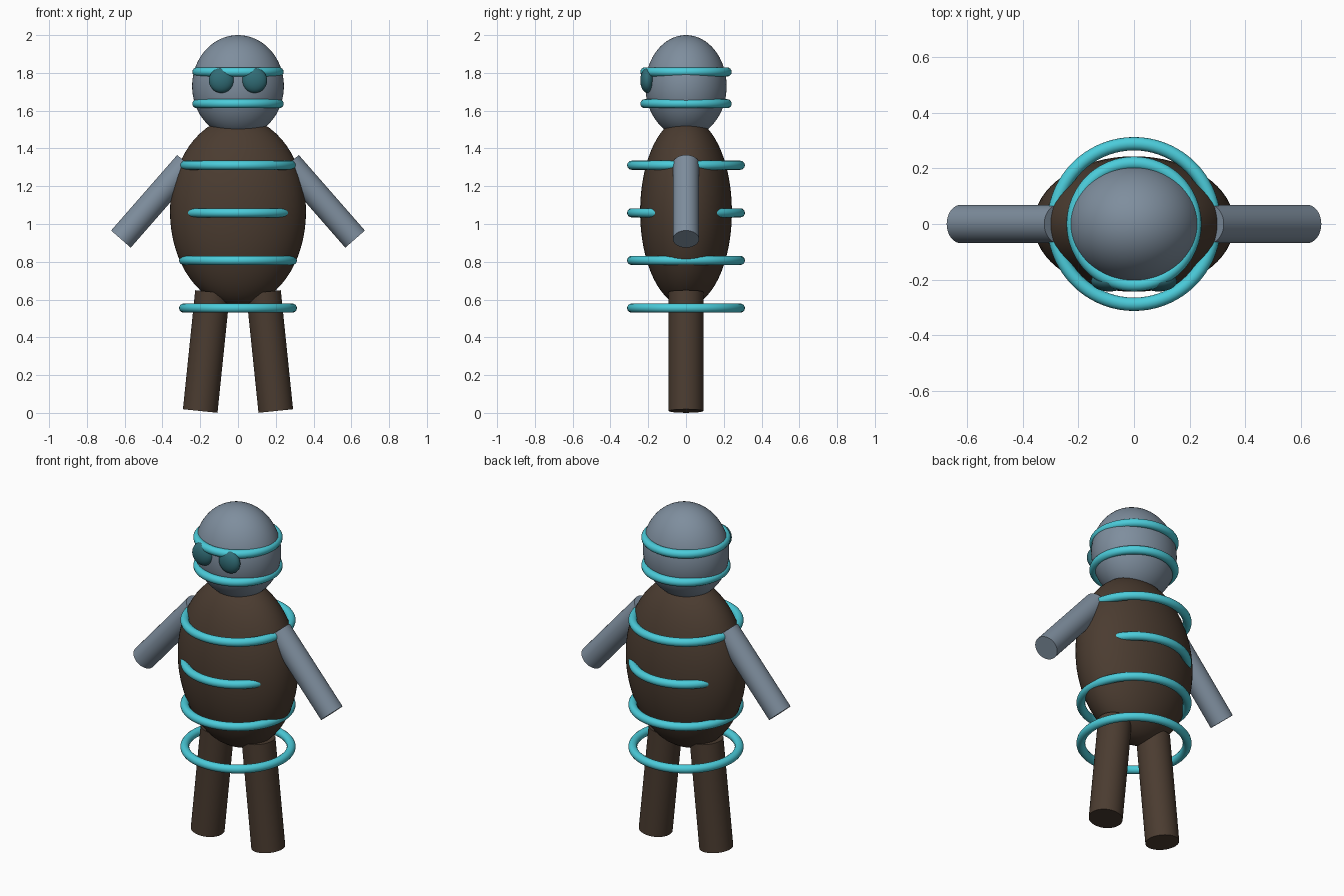
import bpy
from mathutils import Vector

if "Cube" in bpy.data.objects:
    bpy.data.objects.remove(bpy.data.objects["Cube"])


def material(name, rgb):
    m = bpy.data.materials.new(name)
    m.diffuse_color = (*rgb, 1)
    m.use_nodes = True
    m.node_tree.nodes["Principled BSDF"].inputs["Base Color"].default_value = m.diffuse_color
    return m


BROWN = material("brown", (0.07, 0.045, 0.03))
SLATE = material("slate", (0.21, 0.27, 0.34))
CYAN = material("cyan", (0.07, 0.60, 0.70))
TEAL = material("dark_teal", (0.03, 0.15, 0.18))


def finish(name, mat):
    ob = bpy.context.object
    ob.name = name
    ob.data.materials.append(mat)
    bpy.ops.object.shade_smooth_by_angle()
    return ob


def ellipsoid(name, loc, radii, mat):
    bpy.ops.mesh.primitive_uv_sphere_add(segments=64, ring_count=32, radius=1, location=loc)
    bpy.context.object.scale = radii
    bpy.ops.object.transform_apply(location=False, rotation=False, scale=True)
    return finish(name, mat)


def rod(name, a, b, radius, mat):
    a, b = Vector(a), Vector(b)
    bpy.ops.mesh.primitive_cylinder_add(vertices=48, radius=radius, depth=(b - a).length,
                                        location=(a + b) / 2)
    bpy.context.object.rotation_euler = (b - a).to_track_quat('Z', 'Y').to_euler()
    return finish(name, mat)


def ring(name, z, major, mat=CYAN):
    bpy.ops.mesh.primitive_torus_add(major_segments=72, minor_segments=16, location=(0, 0, z),
                                     major_radius=major, minor_radius=0.024)
    return finish(name, mat)


# Body and head
ellipsoid("body", (0, 0, 1.065), (0.36, 0.243, 0.5), BROWN)
ellipsoid("head", (0, 0, 1.73), (0.243, 0.215, 0.27), SLATE)

# Mirrored limbs and eyes
for side, s in (("left", 1), ("right", -1)):
    rod(side + "_leg", (s * 0.2, 0, 0.01), (s * 0.135, 0, 0.64), 0.092, BROWN)
    rod(side + "_arm", (s * 0.62, 0, 0.92), (s * 0.27, 0, 1.32), 0.069, SLATE)
    ellipsoid(side + "_eye", (s * 0.088, -0.205, 1.76), (0.066, 0.037, 0.066), TEAL)

# Rings around the body and the head
for i in range(4):
    ring(f"body_ring_{i + 1}", 0.555 + i * 0.252, 0.288)
for i, z in enumerate((1.637, 1.805)):
    ring(f"head_ring_{i + 1}", z, 0.218)
